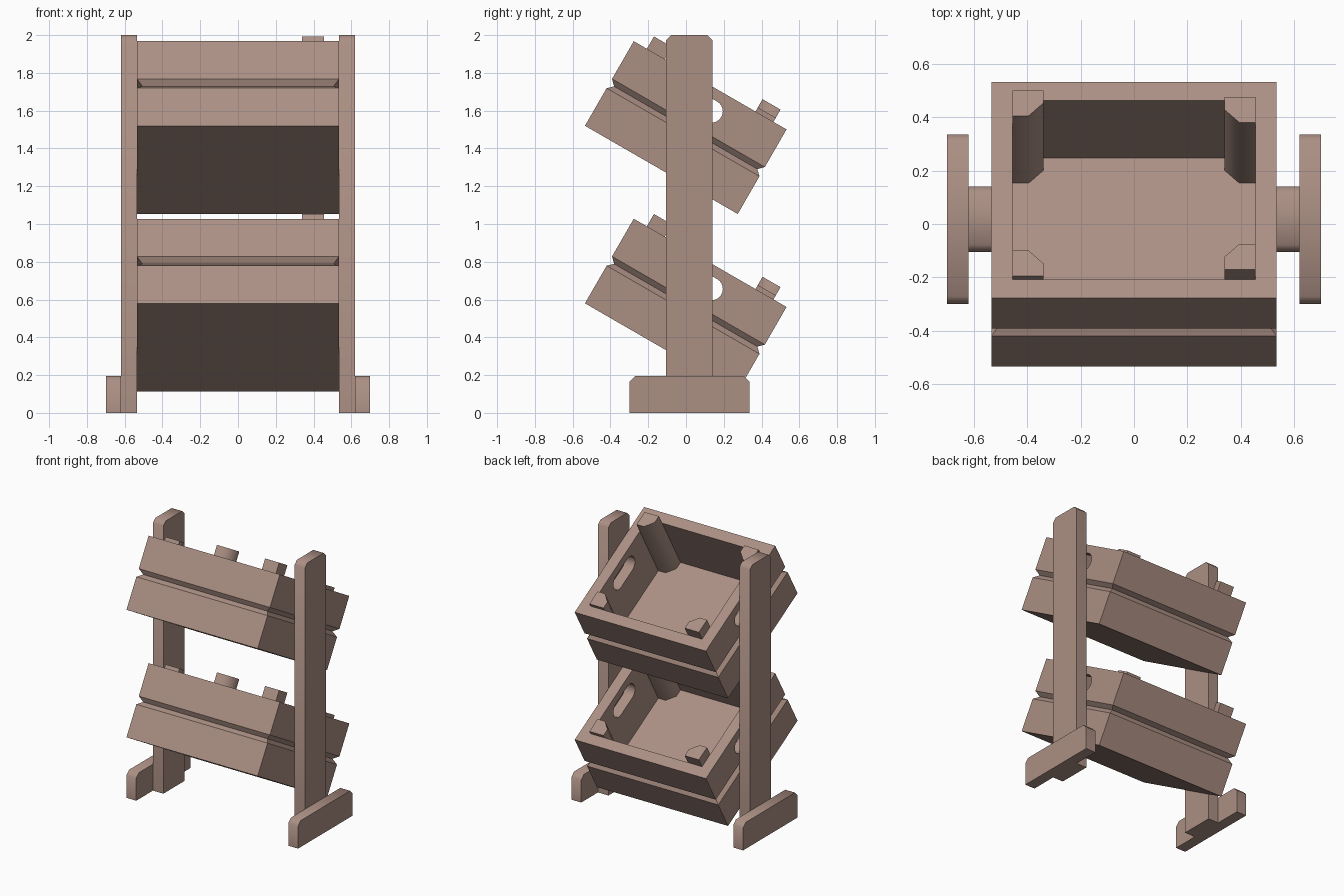
import bpy, bmesh
from math import radians, cos, sin, pi

if "Cube" in bpy.data.objects:
    bpy.data.objects.remove(bpy.data.objects["Cube"])

wood = bpy.data.materials.new("pinkish_brown_wood")
wood.use_nodes = True
COLOR = (0.41, 0.278, 0.231, 1)
wood.diffuse_color = COLOR
wood.node_tree.nodes["Principled BSDF"].inputs["Base Color"].default_value = COLOR


def add_object(name, bm, smooth=False):
    bmesh.ops.recalc_face_normals(bm, faces=bm.faces)
    mesh = bpy.data.meshes.new(name)
    bm.to_mesh(mesh)
    bm.free()
    mesh.materials.append(wood)
    ob = bpy.data.objects.new(name, mesh)
    bpy.context.collection.objects.link(ob)
    bpy.ops.object.select_all(action='DESELECT')
    ob.select_set(True)
    bpy.context.view_layer.objects.active = ob
    if smooth:
        bpy.ops.object.shade_smooth_by_angle(angle=radians(50))
    return ob


def loft(rings):
    """Skin a stack of closed rings and cap both ends."""
    bm = bmesh.new()
    rows = [[bm.verts.new(p) for p in ring] for ring in rings]
    n = len(rows[0])
    for a, b in zip(rows, rows[1:]):
        for i in range(n):
            j = (i + 1) % n
            bm.faces.new((a[i], a[j], b[j], b[i]))
    bm.faces.new(rows[0])
    bm.faces.new(rows[-1])
    return bm


def board(name, x0, x1, y0, y1, height, c):
    """Upright board with chamfered top corners."""
    outline = [(y0, 0), (y1, 0), (y1, height - c), (y1 - c, height),
               (y0 + c, height), (y0, height - c)]
    add_object(name, loft([[(x, y, z) for y, z in outline] for x in (x0, x1)]), True)


# Stand: one upright and one foot on each side
for side, s in (("left", 1), ("right", -1)):
    board(side + "_upright", s * 0.535, s * 0.62, -0.105, 0.14, 2.0, 0.027)
    board(side + "_foot", s * 0.62, s * 0.70, -0.30, 0.335, 0.195, 0.03)

# Crate sizes in its own untilted frame: half width, depth, wall, floor, rim
HALF, DEPTH, WALL, FLOOR, RIM = 0.535, 0.934, 0.08, 0.087, 0.517


def tilt(ob, z):
    ob.rotation_euler.x = radians(-30)
    ob.location = (0, -0.535, z)


def crate_body(name):
    # Outer wall with a V groove, over the rim, then down to the floor
    profile = [(0, 0), (0, 0.23), (0.029, 0.258), (0, 0.287), (0, RIM),
               (WALL, RIM), (WALL, FLOOR)]
    rings = []
    for i, z in profile:
        x, y0, y1 = HALF - i, i, DEPTH - i
        rings.append([(-x, y0, z), (x, y0, z), (x, y1, z), (-x, y1, z)])
    body = add_object(name, loft(rings))

    # Hand holes through both side walls
    slot = []
    for k in range(26):
        end = 1 if k < 13 else -1
        a = pi * (k % 13) / 12 - pi / 2 + (0 if end > 0 else pi)
        slot.append((DEPTH / 2 + end * 0.075 + 0.06 * cos(a), 0.401 + 0.06 * sin(a)))
    cutter = add_object("hand_hole_cutter",
                        loft([[(x, y, z) for y, z in slot] for x in (-1, 1)]))
    cutter.hide_render = True
    mod = body.modifiers.new("hand_holes", 'BOOLEAN')
    mod.operation = 'DIFFERENCE'
    mod.solver = 'EXACT'
    mod.object = cutter
    bpy.context.view_layer.objects.active = body
    bpy.ops.object.modifier_apply(modifier=mod.name)
    bpy.data.objects.remove(cutter)
    return body


def corner_post(name, sx, front, rise):
    # Square post with its inward corner cut off
    outline = [(0, 0), (0.115, 0), (0.115, 0.055), (0.06, 0.11), (0, 0.11)]
    pts = [(sx * (HALF - WALL - a), WALL + b if front else DEPTH - WALL - b)
           for a, b in outline]
    return add_object(name, loft([[(x, y, z) for x, y in pts]
                                  for z in (FLOOR, RIM + rise)]), True)


# Two tilted crates
for level, z in (("lower", 0.58), ("upper", 1.52)):
    tilt(crate_body(level + "_crate"), z)
    for side, s in (("left", 1), ("right", -1)):
        for end in ("front", "back"):
            tall = (s > 0) == (end == "front")
            post = corner_post(f"{level}_crate_{end}_{side}_post", s,
                               end == "front", 0.075 if tall else 0.025)
            tilt(post, z)
